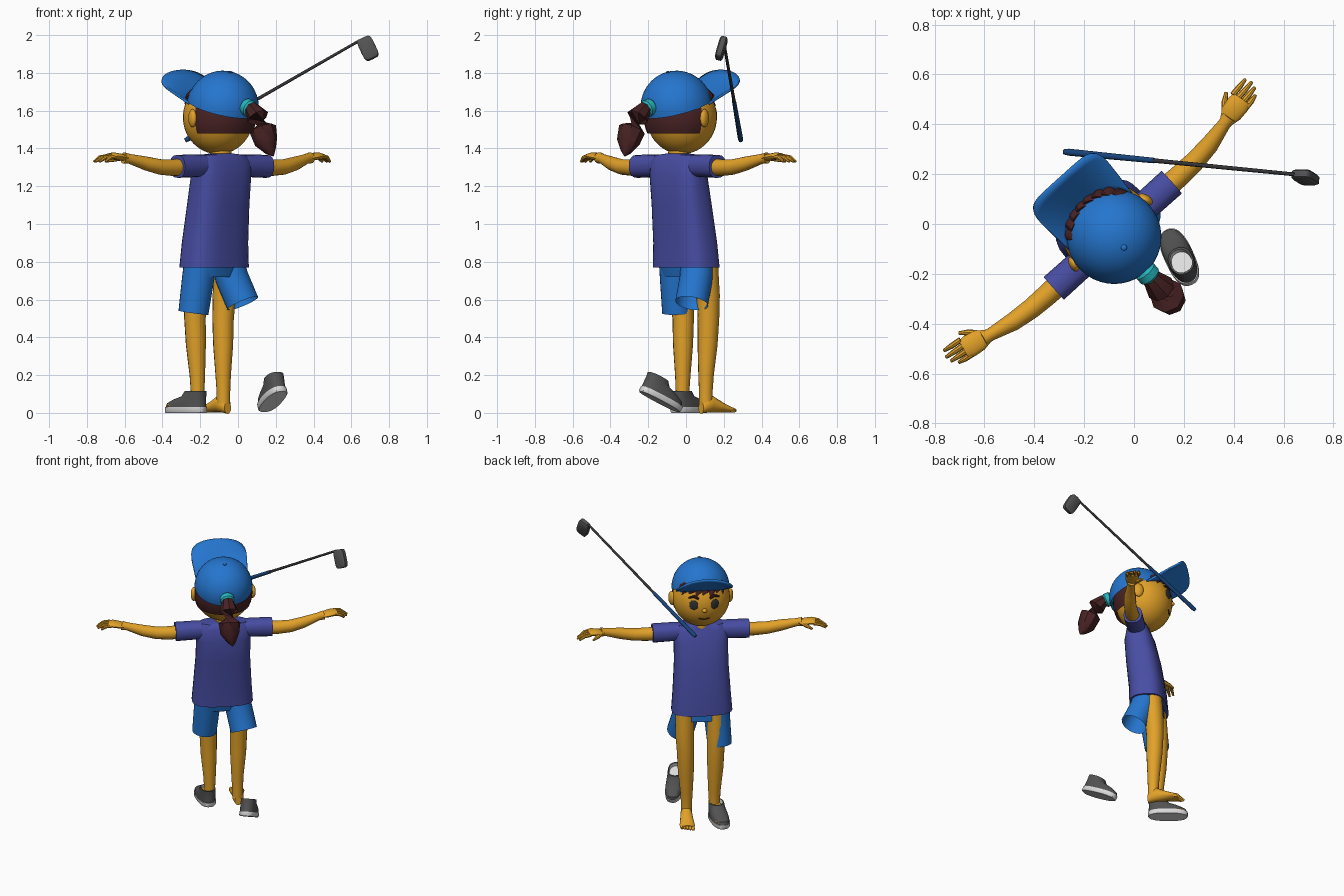
import bpy, bmesh, math
from mathutils import Vector, Matrix

if "Cube" in bpy.data.objects:
    bpy.data.objects.remove(bpy.data.objects["Cube"])
T, R, rad = Matrix.Translation, Matrix.Rotation, math.radians


def mat(name, r, g, b):
    m = bpy.data.materials.new(name)
    m.diffuse_color = (r, g, b, 1)
    m.use_nodes = True
    m.node_tree.nodes["Principled BSDF"].inputs["Base Color"].default_value = m.diffuse_color
    return m


SKIN = mat("skin", .76, .36, .022)
BLUE = mat("sky_blue", .018, .18, .62)
SHIRT = mat("indigo", .065, .075, .37)
HAIR = mat("dark_brown", .065, .016, .017)
GREY = mat("shoe_grey", .085, .085, .085)
WHITE = mat("sole_white", .72, .72, .72)
TEAL = mat("teal", .02, .45, .5)
NAVY = mat("navy", .01, .06, .2)
DARK = mat("charcoal", .035, .035, .038)

# Body frame: +y is where the figure looks, +x is its right hand
BODY = T((-.085, -.045, 0)) @ R(rad(42), 4, 'Z')


def finish(name, bm, m, M):
    bmesh.ops.recalc_face_normals(bm, faces=bm.faces)
    me = bpy.data.meshes.new(name)
    bm.to_mesh(me)
    bm.free()
    me.materials.append(m)
    o = bpy.data.objects.new(name, me)
    o.matrix_world = M
    bpy.context.collection.objects.link(o)
    return o


def loft(name, rings, m, M=BODY, n=24, p=2, caps=(1, 1)):
    """Skin over rings of (centre, u, v); p > 2 makes the section boxier."""
    bm = bmesh.new()
    loops = []
    for c, u, v in rings:
        loop = []
        for i in range(n):
            a = math.tau * i / n
            s, t = [math.copysign(abs(k) ** (2 / p), k) for k in (math.cos(a), math.sin(a))]
            loop.append(bm.verts.new(Vector(c) + Vector(u) * s + Vector(v) * t))
        loops.append(loop)
    for a, b in zip(loops, loops[1:]):
        for i in range(n):
            bm.faces.new((a[i], a[(i + 1) % n], b[(i + 1) % n], b[i]))
    for k, loop in zip(caps, (loops[0], loops[-1])):
        if k:
            bm.faces.new(loop)
    return finish(name, bm, m, M)


def stack(name, rows, m, M=BODY, **k):
    """Horizontal sections given as (x, y, z, rx, ry)."""
    return loft(name, [((x, y, z), (rx, 0, 0), (0, ry, 0)) for x, y, z, rx, ry in rows], m, M, **k)


def tube(name, pts, m, M=BODY, flat=1, n=16, **k):
    """Round limb along (x, y, z, radius) points."""
    P = [Vector(q[:3]) for q in pts]
    rings = []
    for i, q in enumerate(pts):
        d = (P[min(i + 1, len(P) - 1)] - P[max(i - 1, 0)]).normalized()
        ref = Vector((0, 0, 1)) if abs(d.z) < .8 else Vector((0, 1, 0))
        u = d.cross(ref).normalized()
        rings.append((P[i], u * q[3], u.cross(d) * q[3] * flat))
    return loft(name, rings, m, M, n=n, **k)


def ball(name, c, r, m, M=BODY, turn=None, n=20, keep=None):
    bm = bmesh.new()
    bmesh.ops.create_uvsphere(bm, u_segments=n + n // 2, v_segments=n, radius=1)
    bm.transform(T(c) @ (turn or Matrix()) @ Matrix.Diagonal((*r, 1)))
    if keep:
        bmesh.ops.delete(bm, geom=[v for v in bm.verts if not keep(v.co)], context='VERTS')
    return finish(name, bm, m, M)


# Shirt and neck
stack("shirt", [(0, .062, .77, .2, .122), (0, .055, .9, .19, .118), (0, .03, 1.1, .178, .112),
                (0, .008, 1.25, .178, .1), (0, 0, 1.33, .185, .075), (0, 0, 1.365, .15, .06),
                (0, .005, 1.372, .07, .055)], SHIRT, n=32, p=2.8)
tube("neck", [(0, .01, 1.3, .06), (0, .01, 1.42, .055)], SKIN)

# Sleeves, arms and hands
for s, side in ((-1, "left"), (1, "right")):
    tube(side + "_sleeve", [(s * .12, 0, 1.31, .058), (s * .2, 0, 1.308, .06), (s * .318, 0, 1.305, .061)],
         SHIRT, p=2.4)
    tube(side + "_arm", [(s * .25, 0, 1.305, .046), (s * .35, -.002, 1.298, .044), (s * .44, 0, 1.302, .041),
                         (s * .53, .01, 1.32, .037), (s * .63, .032, 1.345, .026), (s * .665, .04, 1.35, .03)], SKIN)
    tube(side + "_palm", [(s * .64, .035, 1.347, .026), (s * .68, .045, 1.354, .043),
                          (s * .725, .054, 1.36, .046), (s * .75, .06, 1.358, .04)], SKIN, flat=.42)
    for i, ln in enumerate((.055, .075, .08, .068)):
        y = .022 + .025 * i
        tube(f"{side}_finger_{i}", [(s * .735, y, 1.358, .012), (s * (.745 + ln * .5), y + .006, 1.352, .0115),
                                    (s * (.745 + ln), y + .012, 1.33, .007)], SKIN, n=8)
    tube(side + "_thumb", [(s * .66, .06, 1.35, .014), (s * .69, .096, 1.342, .013),
                           (s * .722, .122, 1.332, .007)], SKIN, n=8)

# Shorts: left leg hangs straight, right leg swings back and is hollow
stack("shorts_hips", [(0, .07, .72, .16, .09), (0, .055, .82, .17, .1)], BLUE, p=2.5)
tube("shorts_left_leg", [(-.09, .065, .82, .088), (-.1, .08, .7, .085), (-.113, .1, .53, .08)], BLUE, n=24, caps=(1, 0))
tube("shorts_right_leg", [(.09, .06, .83, .088), (.105, .04, .72, .088), (.132, -.018, .58, .088)],
     BLUE, n=24, caps=(1, 0))

# Legs
for s, side, a in ((-1, "left", -.078), (1, "right", .106)):
    tube(side + "_leg", [(a + s * .01, .1, .8, .062), (a + s * .012, .112, .62, .062), (a + s * .008, .118, .5, .057),
                         (a + s * .005, .114, .36, .053), (a, .108, .2, .041), (a, .106, .11, .036),
                         (a, .106, .05, .036)], SKIN)


def foot(name, M):
    rows = [(0, .022, .026, .032), (.02, .036, .04, .04), (.06, .038, .05, .048), (.11, .043, .036, .034),
            (.17, .05, .02, .019), (.2, .047, .015, .014)]
    loft(name, [((0, y, z), (w, 0, 0), (0, 0, h)) for y, w, z, h in rows], SKIN, M, n=16)


RIGHT_FOOT = BODY @ T((.106, .072, 0)) @ R(rad(-4), 4, 'Z')
foot("right_foot", RIGHT_FOOT)
for i in range(5):
    ball(f"right_toe_{i}", (-.037 + .018 * i, .212 - .006 * i, .013), (.0115 - .0007 * i, .024, .012),
         SKIN, RIGHT_FOOT, n=8)


def shoe(name, M):
    stack(name + "_sole", [(0, .13, 0, .054, .125), (0, .13, .006, .059, .13), (0, .13, .03, .059, .13)],
          WHITE, M, n=32, p=2.5)
    stack(name + "_upper", [(0, .13, .03, .057, .127), (0, .126, .05, .057, .122), (0, .105, .07, .054, .1),
                            (0, .076, .088, .051, .07), (0, .064, .115, .049, .06), (0, .064, .115, .042, .052)],
          GREY, M, n=32, p=2.3, caps=(1, 0))
    stack(name + "_liner", [(0, .064, .1155, .043, .053), (0, .066, .09, .041, .05)], WHITE, M, p=2.2, caps=(0, 1))


LEFT_SHOE = BODY @ T((-.08, .045, 0)) @ R(rad(9), 4, 'Z')
shoe("left_shoe", LEFT_SHOE)
foot("left_foot", LEFT_SHOE @ T((0, .022, .022)))
shoe("loose_shoe", T((.185, -.14, .059)) @ R(rad(25), 4, 'Z') @ R(rad(-26), 4, 'X') @ T((0, -.13, 0)))

# Head
HC, HR = Vector((0, .03, 1.565)), (.188, .185, .195)


def on_head(az, el, k=1.0):
    a, e = rad(az), rad(el)
    return HC + Vector((HR[0] * math.sin(a) * math.cos(e), HR[1] * math.cos(a) * math.cos(e),
                        HR[2] * math.sin(e))) * k


ball("head", HC, HR, SKIN, n=28)
ball("nose", on_head(0, -5), (.017, .018, .014), SKIN, n=10)
tube("mouth", [(*on_head(a, -27 + abs(a) * .25, 1.002), .004) for a in (-12, -6, 0, 6, 12)], HAIR, n=6)
for s, side in ((-1, "left"), (1, "right")):
    ball(side + "_eye", on_head(s * 22, 6), (.03, .007, .034), DARK, turn=R(rad(-s * 22), 4, 'Z'))
    tube(side + "_eyebrow", [(*on_head(s * a, e, 1.01), r) for a, e, r in
                             ((12, 19, .008), (22, 23, .011), (34, 19, .005))], HAIR, n=8)
    ball(side + "_ear", (s * .192, .02, 1.56), (.02, .034, .048), SKIN, turn=R(rad(s * 20), 4, 'Z'), n=12)

# Hair: back shell, fringe and ponytail
ball("back_hair", HC + Vector((0, -.014, 0)), [r * 1.02 for r in HR], HAIR, n=28,
     keep=lambda c: (c.y < .01 and c.z > 1.475) or c.z > 1.7)
for i in range(8):
    a = -58 + i * 16.5
    tube(f"fringe_{i}", [(*on_head(a, 46, .98), .03), (*on_head(a + 5, 34, 1.0), .027),
                         (*on_head(a + 11, 21 + 5 * (i % 2), 1.01), .003)], HAIR, flat=.6, n=8)
tube("ponytail", [(0, -.19, 1.615, .03), (0, -.24, 1.605, .042), (0, -.285, 1.565, .06), (0, -.325, 1.5, .072),
                  (0, -.35, 1.435, .062), (.01, -.375, 1.385, .03), (.015, -.39, 1.36, .004)], HAIR, n=8)
tube("hair_band", [(0, -.185, 1.622, .036), (0, -.195, 1.62, .046), (0, -.222, 1.61, .046),
                   (0, -.232, 1.606, .036)], TEAL, n=20)

# Cap: tilted dome, button and a lifted, arched brim
TILT = R(rad(18), 4, 'X')
CC = Vector((0, -.006, 1.617))
ball("cap_dome", CC, (.19, .192, .195), BLUE, turn=TILT, n=28,
     keep=lambda c: (TILT.inverted() @ (c - CC)).z > -.012)
ball("cap_button", CC + TILT @ Vector((0, 0, .196)), (.012, .012, .006), BLUE, n=10)
bm = bmesh.new()
N, K = 24, 6
grid = []
for i in range(N + 1):
    s = 2 * i / N - 1
    a = rad(66) * s
    p0 = CC + TILT @ Vector((.186 * math.sin(a), .186 * math.cos(a), -.005))
    p1 = Vector((.182 * math.sin(s * math.pi / 2), .312 - .09 * abs(s) ** 5, 1.813 - .1 * s * s))
    grid.append([bm.verts.new(p0.lerp(p1, j / K)) for j in range(K + 1)])
for i in range(N):
    for j in range(K):
        bm.faces.new((grid[i][j], grid[i + 1][j], grid[i + 1][j + 1], grid[i][j + 1]))
brim = finish("cap_brim", bm, BLUE, BODY)
mod = brim.modifiers.new("thickness", 'SOLIDIFY')
mod.thickness, mod.offset = .012, 0

# Golf club
W = Matrix()
A, B = Vector((-.28, .29, 1.442)), Vector((.645, .199, 1.972))
tube("club_grip", [(*A, .011), (*A.lerp(B, .02), .014), (*A.lerp(B, .39), .011)], NAVY, W)
tube("club_shaft", [(*A.lerp(B, .38), .009), (*B, .0075)], DARK, W, n=10)
down = Vector((.42, -.26, -.87)).normalized()
side = Vector((.87, .02, .42))
side = (side - down * side.dot(down)).normalized()
thick = down.cross(side)
C = Vector((.688, .187, 1.93))
loft("club_head", [(C + thick * t, down * .062 * k, side * .042 * k) for t, k in
                   ((-.02, .82), (-.013, 1), (.013, 1), (.02, .82))], GREY, W, n=24, p=4.5)

# Smooth shading with crisp edges
for o in bpy.context.scene.objects:
    o.select_set(True)
    bpy.context.view_layer.objects.active = o
bpy.ops.object.shade_smooth_by_angle(angle=rad(40))
